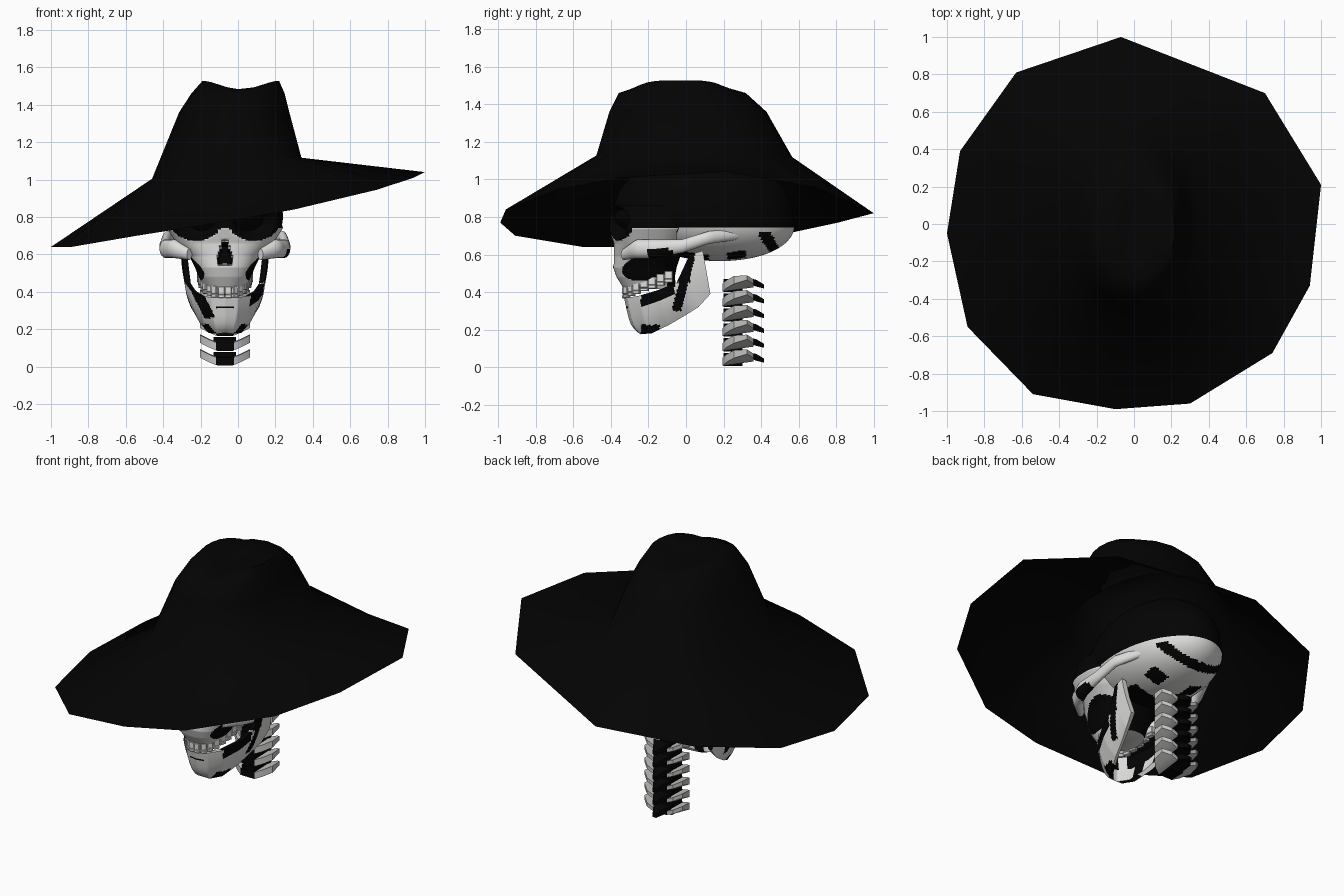
import bpy, bmesh, math
from mathutils import Vector

if "Cube" in bpy.data.objects:
    bpy.data.objects.remove(bpy.data.objects["Cube"])

CX = -0.07  # head and neck centre line


def material(name, v):
    m = bpy.data.materials.new(name)
    m.diffuse_color = (*v, 1)
    m.use_nodes = True
    m.node_tree.nodes["Principled BSDF"].inputs["Base Color"].default_value = m.diffuse_color
    return m


HAT = material("hat black", (0.001, 0.001, 0.001))
BONE = material("bone white", (0.74, 0.74, 0.73))
INK = material("ink black", (0.001, 0.001, 0.001))
GREY = material("neck bone grey", (0.55, 0.55, 0.54))


def finish(name, bm, mats, rule=None, angle=40):
    bmesh.ops.recalc_face_normals(bm, faces=bm.faces)
    if rule:
        for f in bm.faces:
            c = f.calc_center_median()
            f.material_index = int(bool(rule(c.x - CX, c.y, c.z)))
    me = bpy.data.meshes.new(name)
    bm.to_mesh(me)
    bm.free()
    for m in mats:
        me.materials.append(m)
    ob = bpy.data.objects.new(name, me)
    bpy.context.collection.objects.link(ob)
    bpy.ops.object.select_all(action='DESELECT')
    ob.select_set(True)
    bpy.context.view_layer.objects.active = ob
    bpy.ops.object.shade_smooth_by_angle(angle=math.radians(angle))
    return ob


def loft(bm, rings, start=True, end=True):
    vs = [[bm.verts.new(p) for p in r] for r in rings]
    n = len(rings[0])
    for a, b in zip(vs, vs[1:]):
        for i in range(n):
            j = (i + 1) % n
            bm.faces.new((a[i], a[j], b[j], b[i]))
    if start:
        bm.faces.new(vs[0])
    if end:
        bm.faces.new(vs[-1])


def sample(rows, t):
    """Linear sample of a list of tuples, t from 0 to 1."""
    s = min(max(t, 0), 1) * (len(rows) - 1)
    i = min(int(s), len(rows) - 2)
    return [a + (b - a) * (s - i) for a, b in zip(rows[i], rows[i + 1])]


def power(v, e):
    return math.copysign(abs(v) ** e, v)


def box(bm, c, size, yaw=0):
    vs = bmesh.ops.create_cube(bm, size=1)['verts']
    for v in vs:
        x, y, z = v.co.x * size[0], v.co.y * size[1], v.co.z * size[2]
        v.co = Vector(c) + Vector((x * math.cos(yaw) - y * math.sin(yaw),
                                   x * math.sin(yaw) + y * math.cos(yaw), z))


# Wide tilted hat: twelve-sided brim rising into a creased crown
rim = [(-.07, 1.0, .82), (.70, .70, .955), (1.0, .21, 1.04), (.94, -.33, 1.01),
       (.74, -.69, .945), (.30, -.96, .84), (-.10, -.99, .77), (-.54, -.91, .70),
       (-.89, -.55, .64), (-1.0, -.05, .64), (-.93, .39, .68), (-.63, .81, .77)]
edge = []
for a, b in zip(rim, rim[1:] + rim[:1]):
    edge += [Vector(a), (Vector(a) + Vector(b)) / 2]
crown = [(-.06, .045, .40, .525, 1.06, .85), (-.02, .01, .295, .42, 1.36, .88),
         (0, -.02, .25, .34, 1.46, .95), (.015, -.03, .205, .25, 1.528, 1),
         (.01, -.03, .07, .15, 1.475, 1), (0, -.03, .01, .03, 1.47, 1)]
rings = [edge]
for k, (cx, cy, rx, ry, z, e) in enumerate(crown):
    ring = []
    for p in edge:
        a = math.atan2(p.y, p.x)
        x, y = cx + rx * power(math.cos(a), e), cy + ry * power(math.sin(a), e)
        dz = .14 * (x + .06) + .06 * math.sin(a) ** 2 if k == 0 else 0
        if k == 3:  # front-to-back crease
            dz = -.045 * abs(math.sin(a)) ** 4
        ring.append((x, y, z + dz))
    rings.append(ring)
bm = bmesh.new()
loft(bm, rings, start=False)
finish("hat", bm, [HAT], angle=80)

# Cranium, dark above the brow line
bm = bmesh.new()
bmesh.ops.create_uvsphere(bm, u_segments=128, v_segments=80, radius=1)
for v in bm.verts:
    x, y, z = v.co
    v.co = (CX + .31 * x, .09 + .48 * y + .09 * max(0, -z), .80 + z * (.36 if z > 0 else .235))
bmesh.ops.bisect_plane(bm, geom=bm.verts[:] + bm.edges[:] + bm.faces[:],
                       plane_co=(0, 0, .745), plane_no=(0, 0, 1))


def cranium_ink(x, y, z):
    return (z > .745 or .42 < y + .6 * (z - .65) < .49 and z < .715 or
            (.22 < y < .32 and .08 < abs(x) < .18 and z < .62) or
            (y < .12 and abs(x) < .16) or y < -.1)


finish("cranium", bm, [BONE, INK], cranium_ink)

# Upper face with sunken eye sockets and nose opening
levels = [(.105, -.33, -.05, .415), (.14, -.37, -.06, .48), (.16, -.388, -.05, .53), (.19, -.385, -.03, .59),
          (.26, -.385, .02, .66), (.31, -.41, .08, .74), (.28, -.40, .12, .86)]
rings = []
for k in range(67):
    hw, yf, yb, z0 = sample(levels, k / 66)
    ring = []
    for i in range(144):
        a = math.tau * i / 144
        c, s = math.cos(a), math.sin(a)
        x = hw * power(c, .85)
        y = (yf + yb) / 2 + (yb - yf) / 2 * power(s, .8)
        if s < 0:
            d = math.hypot((abs(x) - .15) / .115, (z0 - .765) / .09)
            y += .13 * max(0, 1 - d * d)
            if .545 < z0 < .68 and abs(x) < .036 * min(1, (.69 - z0) / .1):
                y += .05
        ring.append((CX + x, y, z0))
    rings.append(ring)


def face_ink(x, y, z):
    ax = abs(x)
    if z > .742 or (y > -.1 and ax < .15):
        return True
    socket = math.hypot((ax - .155) / .135, (z - .77) / .098) < 1 and y < 0
    nose = .545 < z < .675 and .006 < ax < .038 * min(1, (.69 - z) / .1) and y < -.25
    cheek = math.hypot((y + .2) / .14, (z - .54 - .2 * (y + .2)) / .075) < 1 and ax > .11
    return socket or nose or cheek


bm = bmesh.new()
loft(bm, rings)
finish("upper_face", bm, [BONE, INK], face_ink, 60)

# Cheekbones and arches, one per side
path = [(.19, -.33, .60, .03), (.27, -.26, .63, .05), (.315, -.16, .63, .05),
        (.325, -.02, .645, .036), (.31, .12, .69, .034), (.24, .28, .71, .03)]
for side, name in ((-1, "left_cheekbone"), (1, "right_cheekbone")):
    rings = []
    for k in range(31):
        x, y, z, r = sample(path, k / 30)
        x2, y2 = sample(path, k / 30 + .03)[:2] if k < 30 else (x - .01, y + .03)
        n = Vector((y2 - y, x - x2)).normalized()
        rings.append([(CX + side * (x + n.x * .7 * r * math.cos(a)), y + n.y * .7 * r * math.cos(a),
                       z + r * math.sin(a)) for a in [math.tau * i / 16 for i in range(16)]])
    bm = bmesh.new()
    loft(bm, rings)
    finish(name, bm, [BONE, INK], lambda x, y, z: -.2 < y < -.07 and z < .63 and x > 0, 60)

# Lower jaw swept from hinge to hinge around the chin
half = [(0, -.33, .37, .18), (.07, -.315, .37, .175), (.135, -.25, .38, .18), (.185, -.15, .41, .225),
        (.213, -.05, .45, .28), (.23, .02, .60, .32), (.235, .09, .62, .39)]
rings = []
for k in range(-60, 61):
    t = abs(k) / 60
    x, y, zt, zb = sample(half, t)
    side = -1 if k < 0 else 1
    pinch = .45 - .3 * t
    ring = []
    for i in range(21):
        f = i / 20
        ring.append((CX + side * x * (1 - pinch * f * f), y + .04 * f + .04 * f ** 6 * (1 - t), zt + (zb - zt) * f))
    for f in (.97, .5, .03):
        sx = max(0, x * (1 - pinch * f * f) - .03)
        ring.append((CX + side * sx, y + .04 * f + .035 * max(0, 1 - abs(k) / 36), zt + (zb - zt) * f))
    rings.append(ring)


def jaw_ink(x, y, z):
    ax = abs(x)
    t = y - .25 * (z - .4)
    inner = -.2 < y < .1 and ax < .115 and z > .24
    band = -.05 < t < .0 and z > .3
    hinge = x > 0 and -.06 < y < .02 and z > .45
    streak = x > 0 and -.24 < y < -.06 and abs(z - (.385 + .35 * (y + .16))) < .035 and ax > .12
    stripe = x < 0 and abs(x + .20 - .5 * (.5 - z)) < .03 and z > .26
    under = -.24 < y < -.14 and z < .225
    return inner or band or hinge or streak or stripe or under or (ax < .045 and abs(z - .315) < .005)


bm = bmesh.new()
loft(bm, rings)
finish("lower_jaw", bm, [BONE, INK], jaw_ink, 45)

# Two rows of teeth following the jaw arch
arch = [(-.135, -.07), (-.125, -.17), (-.098, -.265), (-.042, -.325), (.042, -.325),
        (.098, -.265), (.125, -.17), (.135, -.07)]
for name, dz, h in (("upper_teeth", .405, .042), ("lower_teeth", .374, .018)):
    bm = bmesh.new()
    for i in range(16):
        x, y = sample(arch, (i + .5) / 16)
        a, b = sample(arch, i / 16), sample(arch, (i + 1) / 16)
        w = math.hypot(b[0] - a[0], b[1] - a[1])
        box(bm, (CX + x, y, dz + .36 * (y + .33)), (w * .97, .03, h), math.atan2(b[1] - a[1], b[0] - a[0]))
    bmesh.ops.bevel(bm, geom=bm.edges[:], offset=.003, segments=1, affect='EDGES')
    finish(name, bm, [BONE], angle=30)

# Six neck bones: swept-up tapering wings, dark core and dark rear spine
for n in range(6):
    z0 = .004 + .079 * n
    bm = bmesh.new()
    wing = [(.133, .044, .255, .325), (.09, .022, .215, .36), (.048, .004, .195, .36)]
    rings = []
    for x, up, y0, y1 in [(-w[0], *w[1:]) for w in wing] + wing[::-1]:
        z = z0 + up
        rings.append([(CX + x, y0, z), (CX + x, y1, z + .022),
                      (CX + x, y1, z + .046), (CX + x, y0, z + .042)])
    loft(bm, rings)
    finish("neck_bone_%d" % (n + 1), bm, [GREY, INK], lambda x, y, z: abs(x) < .05, 30)
    bm = bmesh.new()
    box(bm, (CX, .25, z0 + .036), (.085, .10, .07))
    loft(bm, [[(CX + s * w, y, z + z0) for s, z in ((-1, b), (1, b), (1, t), (-1, t))]
              for w, y, b, t in ((.06, .335, .045, .075), (.035, .375, .03, .066), (.012, .415, .02, .042))])
    finish("neck_core_%d" % (n + 1), bm, [INK], angle=30)
